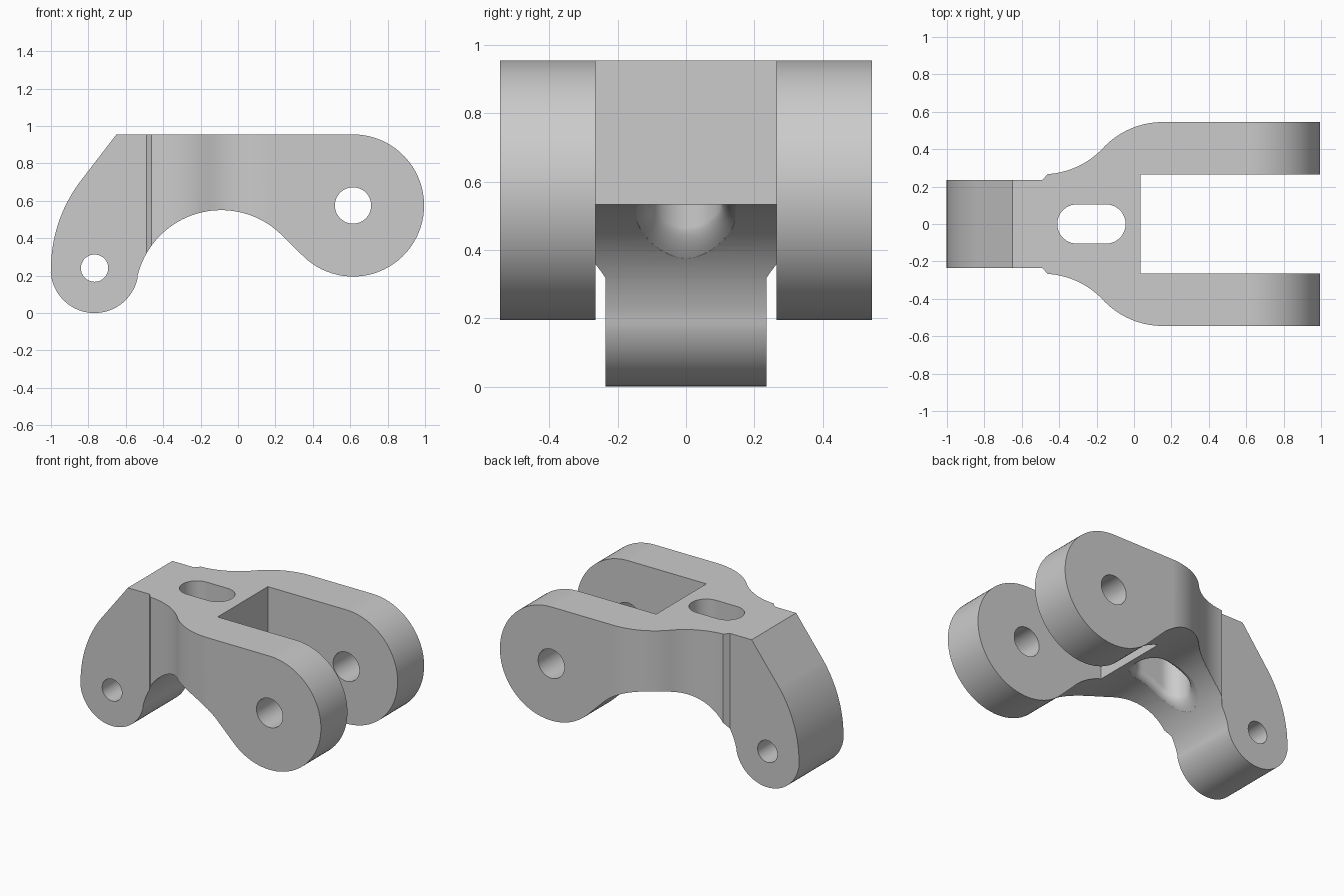
import bpy, bmesh
from math import sin, cos, pi, radians, sqrt
from mathutils import Vector

if "Cube" in bpy.data.objects:
    bpy.data.objects.remove(bpy.data.objects["Cube"])

grey = bpy.data.materials.new("plain grey")
grey.use_nodes = True
grey.diffuse_color = (0.6, 0.6, 0.6, 1)
grey.node_tree.nodes["Principled BSDF"].inputs["Base Color"].default_value = (0.6, 0.6, 0.6, 1)


def arc(cx, cy, r, a0, a1, n=24):
    """Points on an arc from angle a0 to a1, in degrees."""
    angles = [radians(a0 + (a1 - a0) * i / n) for i in range(n + 1)]
    return [(cx + r * cos(a), cy + r * sin(a)) for a in angles]


def loft(name, rings):
    """Closed solid through rings of equal point count."""
    bm = bmesh.new()
    loops = [[bm.verts.new(p) for p in ring] for ring in rings]
    for a, b in zip(loops, loops[1:]):
        for i in range(len(a)):
            j = (i + 1) % len(a)
            bm.faces.new((a[i], a[j], b[j], b[i]))
    bm.faces.new(loops[0])
    bm.faces.new(loops[-1])
    bmesh.ops.recalc_face_normals(bm, faces=bm.faces)
    mesh = bpy.data.meshes.new(name)
    bm.to_mesh(mesh)
    bm.free()
    obj = bpy.data.objects.new(name, mesh)
    bpy.context.collection.objects.link(obj)
    mesh.materials.append(grey)
    return obj


def extrude_y(name, pts, half):
    return loft(name, [[(x, y, z) for x, z in pts] for y in (-half, half)])


def extrude_z(name, pts, z0, z1):
    return loft(name, [[(x, y, z) for x, y in pts] for z in (z0, z1)])


def combine(obj, cutter, operation):
    cutter.hide_render = True
    mod = obj.modifiers.new(cutter.name, "BOOLEAN")
    mod.operation, mod.solver, mod.object = operation, "EXACT", cutter
    bpy.context.view_layer.objects.active = obj
    bpy.ops.object.modifier_apply(modifier=mod.name)
    bpy.data.objects.remove(cutter)


# Side outline: fork eye, sloped back, small eye, arch underneath
ARCH_X, ARCH_Z, ARCH_R = -0.09, 0.09, 0.46
side = arc(0.615, 0.575, 0.38, -134.5, 90, 48)
side += [(-0.65, 0.955)]
side += arc(-0.22, 0.235, 0.78, 144.2, 180, 16)
side += arc(-0.767, 0.235, 0.235, 180, 347, 36)[1:]
side += arc(ARCH_X, ARCH_Z, ARCH_R, 166, 45.5, 40)
bracket = extrude_y("bracket", side, 0.7)

# Top outline: narrow tail flaring to a two-pronged fork
edge = [(-1.1, 0.235), (-0.49, 0.235)]
edge += arc(-0.489, 0.709, 0.443, -86.5, -43.2, 20)
edge += arc(0.155, 0.105, 0.44, 136.8, 90, 20)[1:]
edge += [(1.1, 0.545), (1.1, 0.265), (0.035, 0.265)]
plan = edge + [(x, -y) for x, y in reversed(edge)]
combine(bracket, extrude_z("plan_cutter", plan, -0.2, 1.2), "INTERSECT")

# Pivot holes
combine(bracket, extrude_y("fork_hole", arc(0.615, 0.575, 0.097, 0, 352.5, 47), 0.8), "DIFFERENCE")
combine(bracket, extrude_y("tail_hole", arc(-0.767, 0.24, 0.073, 0, 352.5, 47), 0.8), "DIFFERENCE")


# Slot with a rounded mouth that follows the arch
def slot_points(grow):
    r = 0.105 + grow
    right, left = arc(-0.15, 0, r, -90, 90), arc(-0.305, 0, r, 90, 270)
    straight = [-0.15 - 0.155 * i / 8 for i in range(1, 8)]
    return (right + [(x, r) for x in straight] + left
            + [(x, -r) for x in reversed(straight)])


def under(x):
    return ARCH_Z + sqrt(max(ARCH_R ** 2 - (x - ARCH_X) ** 2, 0))


F = 0.045
rings = [[(x, y, 1.2) for x, y in slot_points(0)]]
for k in range(7):
    a = k / 6 * pi / 2 * 0.93
    rings.append([(x, y, under(x) + F * (1 - sin(a)))
                  for x, y in slot_points(F * (1 - cos(a)))])
rings.append([(x, y, 0.2) for x, y in slot_points(F)])
combine(bracket, loft("slot_cutter", rings), "DIFFERENCE")

# Smooth curved walls, crisp edges
bpy.ops.object.select_all(action="DESELECT")
bracket.select_set(True)
bpy.context.view_layer.objects.active = bracket
bpy.ops.object.shade_smooth_by_angle(angle=radians(25))
weighted = bracket.modifiers.new("weighted_normals", "WEIGHTED_NORMAL")
weighted.keep_sharp = True
